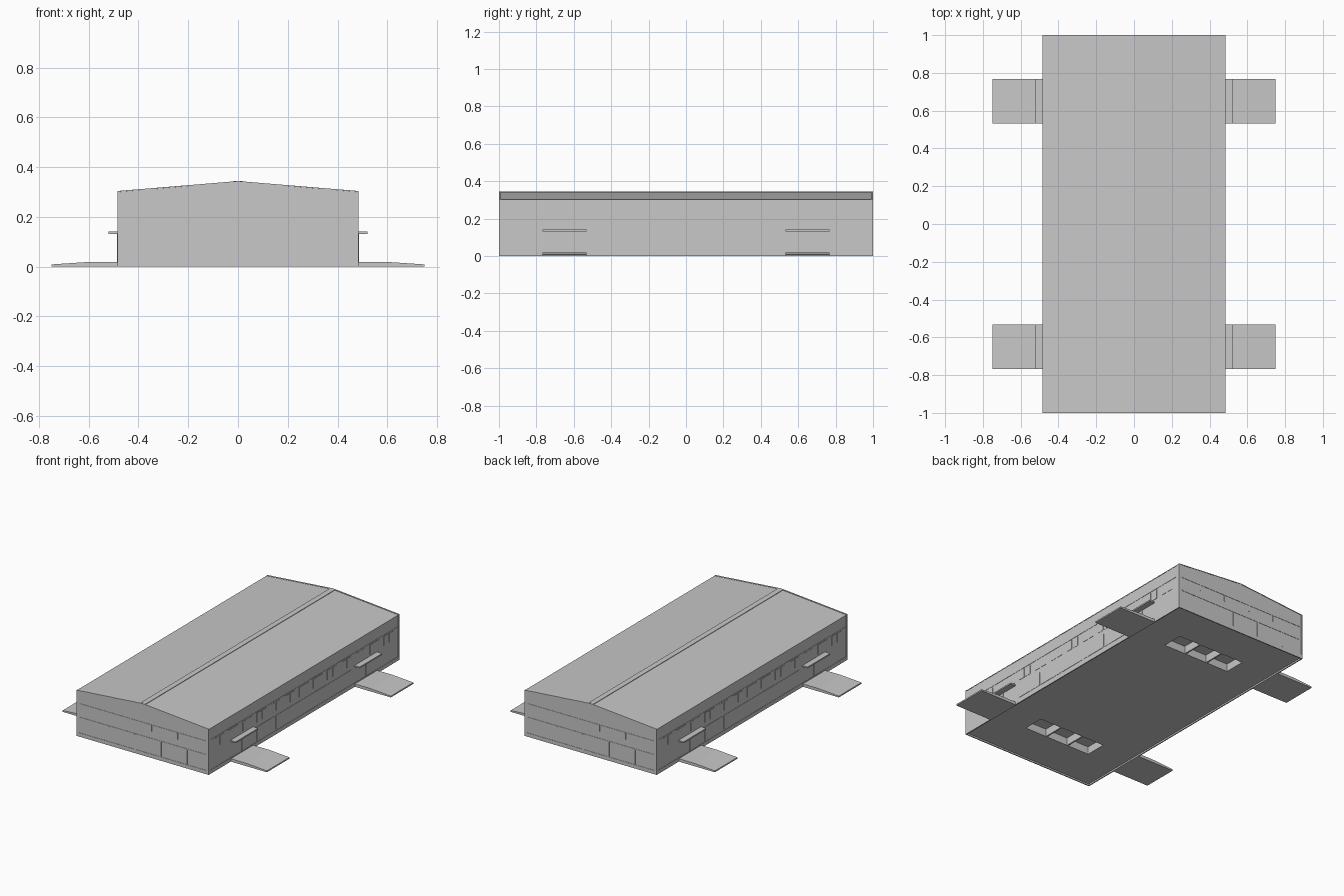
import bpy, bmesh

cube = bpy.data.objects.get("Cube")
if cube:
    bpy.data.objects.remove(cube, do_unlink=True)

grey = bpy.data.materials.new("plain grey")
grey.use_nodes = True
colour = (0.58, 0.58, 0.58, 1)
grey.diffuse_color = colour
grey.node_tree.nodes["Principled BSDF"].inputs["Base Color"].default_value = colour

HALF_W, HALF_L, EAVE, RIDGE = 0.483, 0.998, 0.302, 0.342
ENTRANCE_Y = (-0.65, 0.65)


def finish(name, bm):
    bmesh.ops.recalc_face_normals(bm, faces=bm.faces)
    mesh = bpy.data.meshes.new(name)
    bm.to_mesh(mesh)
    bm.free()
    mesh.materials.append(grey)
    obj = bpy.data.objects.new(name, mesh)
    bpy.context.collection.objects.link(obj)
    return obj


def add_box(bm, x, y, z):
    """Box spanning the given (low, high) ranges."""
    verts = bmesh.ops.create_cube(bm, size=1)["verts"]
    for v in verts:
        for i, (low, high) in enumerate((x, y, z)):
            v.co[i] = low if v.co[i] < 0 else high


def add_prism(bm, profile, y0, y1):
    """Extrude an x-z outline along y."""
    face = bm.faces.new([bm.verts.new((x, y0, z)) for x, z in profile])
    new = bmesh.ops.extrude_face_region(bm, geom=[face])["geom"]
    bmesh.ops.translate(bm, vec=(0, y1 - y0, 0),
                        verts=[g for g in new if isinstance(g, bmesh.types.BMVert)])


def wall_plate(bm, wall, side, along, z, depth=0.002):
    """Thin plate on a long wall or a gable; the two ends are half-turn copies."""
    base = HALF_W if wall == "long" else HALF_L
    out = sorted((side * (base - 0.001), side * (base + depth)))
    along = sorted(side * a for a in along)
    if wall == "long":
        add_box(bm, out, along, z)
    else:
        add_box(bm, [-a for a in reversed(along)], out, z)


def cut(target, name, bm):
    cutter = finish(name, bm)
    cutter.hide_render = True
    cutter.hide_viewport = True
    mod = target.modifiers.new(name, "BOOLEAN")
    mod.operation = "DIFFERENCE"
    mod.solver = "EXACT"
    mod.object = cutter


# Hall with a shallow gable
bm = bmesh.new()
add_prism(bm, [(-HALF_W, 0), (HALF_W, 0), (HALF_W, EAVE - 0.002), (0, RIDGE - 0.002),
               (-HALF_W, EAVE - 0.002)], -HALF_L, HALF_L)
hall = finish("hall_walls", bm)

# Floor set slightly above the wall bottoms
bm = bmesh.new()
add_box(bm, (-0.478, 0.478), (-0.993, 0.993), (-0.05, 0.01))
cut(hall, "floor_cutter", bm)

# Two rows of three recesses in the underside
bm = bmesh.new()
for cy in ENTRANCE_Y:
    for cx in (-0.166, 0, 0.166):
        add_box(bm, (cx - 0.078, cx + 0.078), (cy - 0.07, cy + 0.07), (-0.06, 0.06))
cut(hall, "recess_cutter", bm)

# Roof sheets, gable trims and ridge cap
roof = [(-0.485, EAVE - 0.004), (0, RIDGE - 0.004), (0.485, EAVE - 0.004),
        (0.485, EAVE), (0, RIDGE), (-0.485, EAVE)]
bm = bmesh.new()
add_prism(bm, roof, -0.99, 0.99)
finish("roof", bm)
bm = bmesh.new()
for side in (-1, 1):
    add_prism(bm, [(x, z + 0.002) for x, z in roof], side * 0.99, side)
finish("gable_trim", bm)
bm = bmesh.new()
add_prism(bm, [(-0.018, RIDGE - 0.004), (0.018, RIDGE - 0.004),
               (0.018, RIDGE + 0.002), (0, RIDGE + 0.003), (-0.018, RIDGE + 0.002)],
          -0.99, 0.99)
finish("ridge_cap", bm)

# Plinth and corner posts
bm = bmesh.new()
for side in (-1, 1):
    wall_plate(bm, "long", side, (-1, 1), (0, 0.025))
    wall_plate(bm, "gable", side, (-0.485, 0.485), (0, 0.025))
    for end in (-1, 1):
        wall_plate(bm, "long", side, (end, end * 0.99), (0.025, EAVE))
        wall_plate(bm, "gable", side, (end * 0.485, end * 0.475), (0.025, EAVE))
finish("plinth_and_corners", bm)

# Horizontal bands across the walls
bm = bmesh.new()
for side in (-1, 1):
    for z in (0.125, 0.215):
        wall_plate(bm, "gable", side, (-0.46, 0.46), (z, z + 0.005))
    wall_plate(bm, "long", side, (-0.975, 0.975), (0.222, 0.226))
finish("wall_bands", bm)

# Posts between the gable panels and the gable windows
bm = bmesh.new()
for side in (-1, 1):
    for i in range(4):
        x = (i - 1.5) * 0.19
        wall_plate(bm, "gable", side, (x - 0.035, x - 0.028), (0.175, 0.215), 0.003)
        wall_plate(bm, "gable", side, (x + 0.035, x + 0.042), (0.025, 0.125), 0.003)
finish("gable_posts", bm)

# Windows and lower panels along the sides
windows, panels = bmesh.new(), bmesh.new()
for side in (-1, 1):
    for i in range(13):
        cy = (i - 6) * 0.148
        for offset in (-0.028, 0.028):
            wall_plate(windows, "long", side, (cy + offset - 0.022, cy + offset + 0.022),
                       (0.155, 0.216))
    for i in range(5):
        cy = (i - 2) * 0.2
        wall_plate(panels, "long", side, (cy - 0.094, cy + 0.094), (0.035, 0.125))
finish("side_windows", windows)
finish("side_panels", panels)

# Entrances on both long sides: door post, canopy and ramp
posts, canopies, ramps = bmesh.new(), bmesh.new(), bmesh.new()
for side in (-1, 1):
    for cy in ENTRANCE_Y:
        wall_plate(posts, "long", side, (cy - 0.004, cy + 0.004), (0.015, 0.135), 0.004)
        y0, y1 = cy - 0.118, cy + 0.118
        add_box(canopies, sorted((side * 0.48, side * 0.521)), (y0, y1), (0.132, 0.141))
        add_prism(ramps, [(side * x, z) for x, z in
                          ((0.48, 0), (0.75, 0), (0.75, 0.009), (0.6, 0.019), (0.48, 0.019))],
                  y0, y1)
finish("entrance_posts", posts)
finish("entrance_canopies", canopies)
finish("entrance_ramps", ramps)
